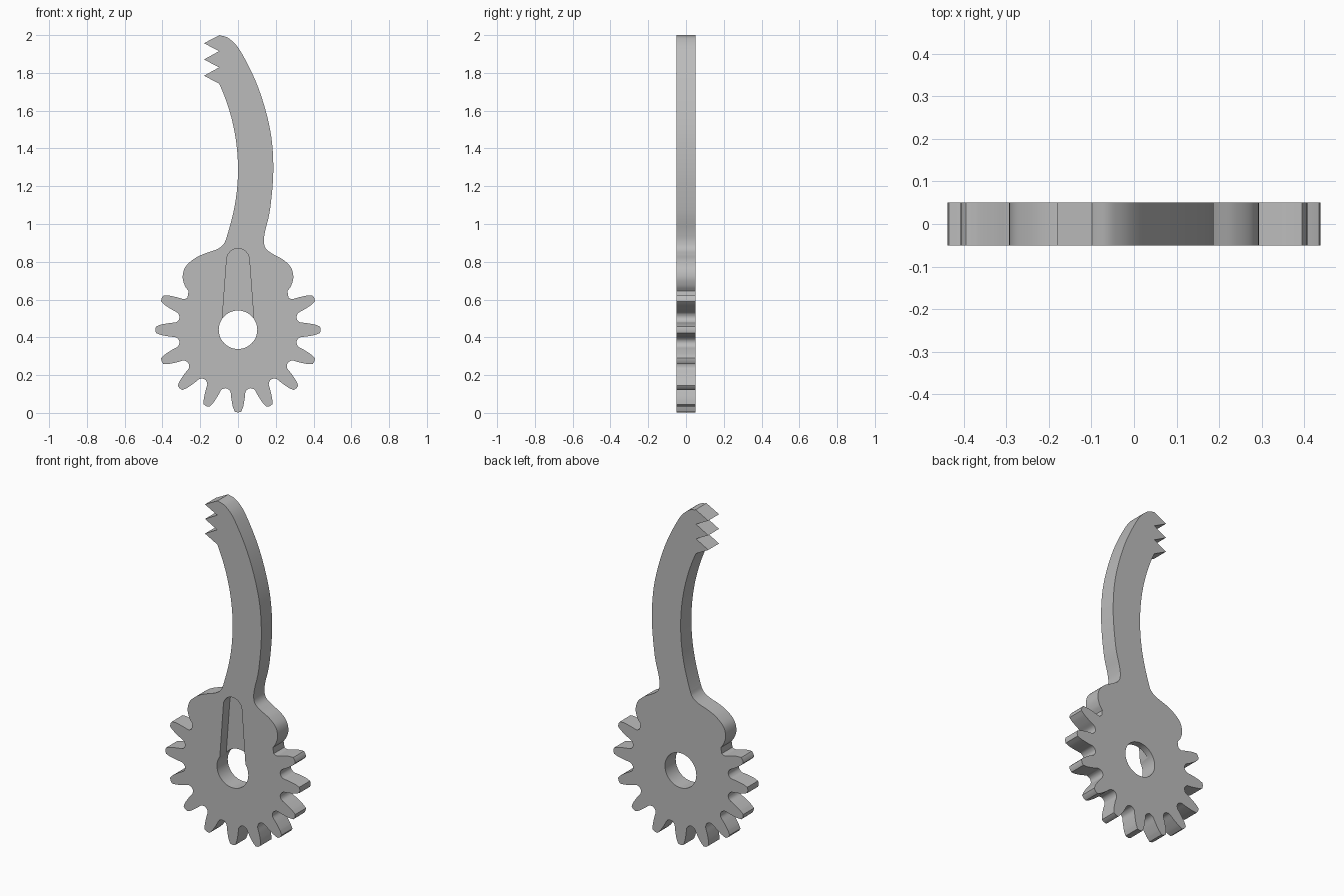
import bpy, bmesh, math
from mathutils import Vector
from mathutils.geometry import interpolate_bezier

if "Cube" in bpy.data.objects:
    bpy.data.objects.remove(bpy.data.objects["Cube"], do_unlink=True)

THICK = 0.1
HUB = Vector((0, 0.44))      # gear centre in x, z
PITCH = math.radians(22.5)


def smooth(points, steps=8):
    """Curve through all the points (Catmull-Rom as Bezier pieces)."""
    p = [Vector(q).to_3d() for q in points]
    p = [2 * p[0] - p[1]] + p + [2 * p[-1] - p[-2]]
    out = []
    for a, b, c, d in zip(p, p[1:], p[2:], p[3:]):
        out += interpolate_bezier(b, b + (c - a) / 6, c - (d - b) / 6, c, steps)[:-1]
    return [v.to_2d() for v in out] + [p[-2].to_2d()]


def arc(centre, radius, start, end, steps):
    c = Vector(centre)
    angles = [start + (end - start) * i / steps for i in range(steps + 1)]
    return [c + radius * Vector((math.cos(a), math.sin(a))) for a in angles]


def plate(name, outline, y0, y1):
    """Extrude an x, z outline from y0 to y1."""
    bm = bmesh.new()
    pts = [p for i, p in enumerate(outline) if (p - outline[i - 1]).length > 1e-4]
    face = bm.faces.new([bm.verts.new((p.x, y0, p.y)) for p in pts])
    ext = bmesh.ops.extrude_face_region(bm, geom=[face])["geom"]
    moved = [v for v in ext if isinstance(v, bmesh.types.BMVert)]
    bmesh.ops.translate(bm, verts=moved, vec=(0, y1 - y0, 0))
    bmesh.ops.recalc_face_normals(bm, faces=bm.faces)
    mesh = bpy.data.meshes.new(name)
    bm.to_mesh(mesh)
    bm.free()
    obj = bpy.data.objects.new(name, mesh)
    bpy.context.collection.objects.link(obj)
    return obj


def tooth(angle):
    """One gear tooth, anticlockwise, with its root fillets."""
    u = Vector((math.cos(angle), math.sin(angle)))
    v = Vector((-u.y, u.x))
    flank = smooth([(0.312, 0.055), (0.328, 0.04), (0.36, 0.036),
                    (0.395, 0.03), (0.412, 0.026)], 4)
    flank += [Vector((0.434, 0.017))]
    pts = [(p.x, -p.y) for p in flank] + [(0.438, 0)] + [(p.x, p.y) for p in reversed(flank)]
    return [HUB + u * r + v * t for r, t in pts]


# Outline, anticlockwise from the upper left tooth around the bottom
outline = []
for k in range(7, 18):
    outline += tooth(k * PITCH)

# Shoulder on the left side and its mirror image
shoulder = [(0.262, 0.645), (0.282, 0.675), (0.293, 0.72), (0.28, 0.77),
            (0.24, 0.81), (0.19, 0.838)]
outline += smooth(shoulder + [(0.15, 0.867), (0.137, 0.905), (0.143, 0.96),
                              (0.17, 1.08), (0.187, 1.29), (0.17, 1.5),
                              (0.106, 1.725), (0.016, 1.91), (-0.045, 1.98),
                              (-0.098, 2.0)])
# Saw teeth at the tip
for i in range(3):
    outline += [Vector((-0.18, 1.957 - 0.086 * i)), Vector((-0.1, 1.915 - 0.086 * i))]
# Inner edge of the arm and right shoulder
outline += arc((-1.08, 1.29), 1.08, 0.43, -0.29, 24)
outline += smooth([(-0.06, 0.93), (-0.075, 0.895), (-0.11, 0.867)]
                  + [(-x, z) for x, z in reversed(shoulder)])

lever = plate("gear_lever", outline, -THICK / 2, THICK / 2)

# Cutters for the axle hole and the tapered front pocket
hole = plate("hole_cutter", arc(HUB, 0.102, 0, math.tau, 48)[:-1], -THICK, THICK)
pocket_outline = [Vector((-0.087, 0.45)), Vector((0.087, 0.45))]
pocket_outline += arc((0, 0.81), 0.06, 0.05, math.pi - 0.05, 16)
pocket = plate("pocket_cutter", pocket_outline, -THICK, 0.01)

bpy.context.view_layer.objects.active = lever
lever.select_set(True)
for cutter in (hole, pocket):
    cutter.hide_render = True
    mod = lever.modifiers.new("cut", "BOOLEAN")
    mod.operation = "DIFFERENCE"
    mod.solver = "EXACT"
    mod.object = cutter
    bpy.ops.object.modifier_apply(modifier=mod.name)
    bpy.data.objects.remove(cutter, do_unlink=True)

# Plain grey
grey = bpy.data.materials.new("grey")
grey.use_nodes = True
colour = (0.5, 0.5, 0.5, 1)
grey.diffuse_color = colour
grey.node_tree.nodes["Principled BSDF"].inputs["Base Color"].default_value = colour
lever.data.materials.clear()
lever.data.materials.append(grey)

bpy.ops.object.shade_smooth_by_angle(angle=math.radians(30))
